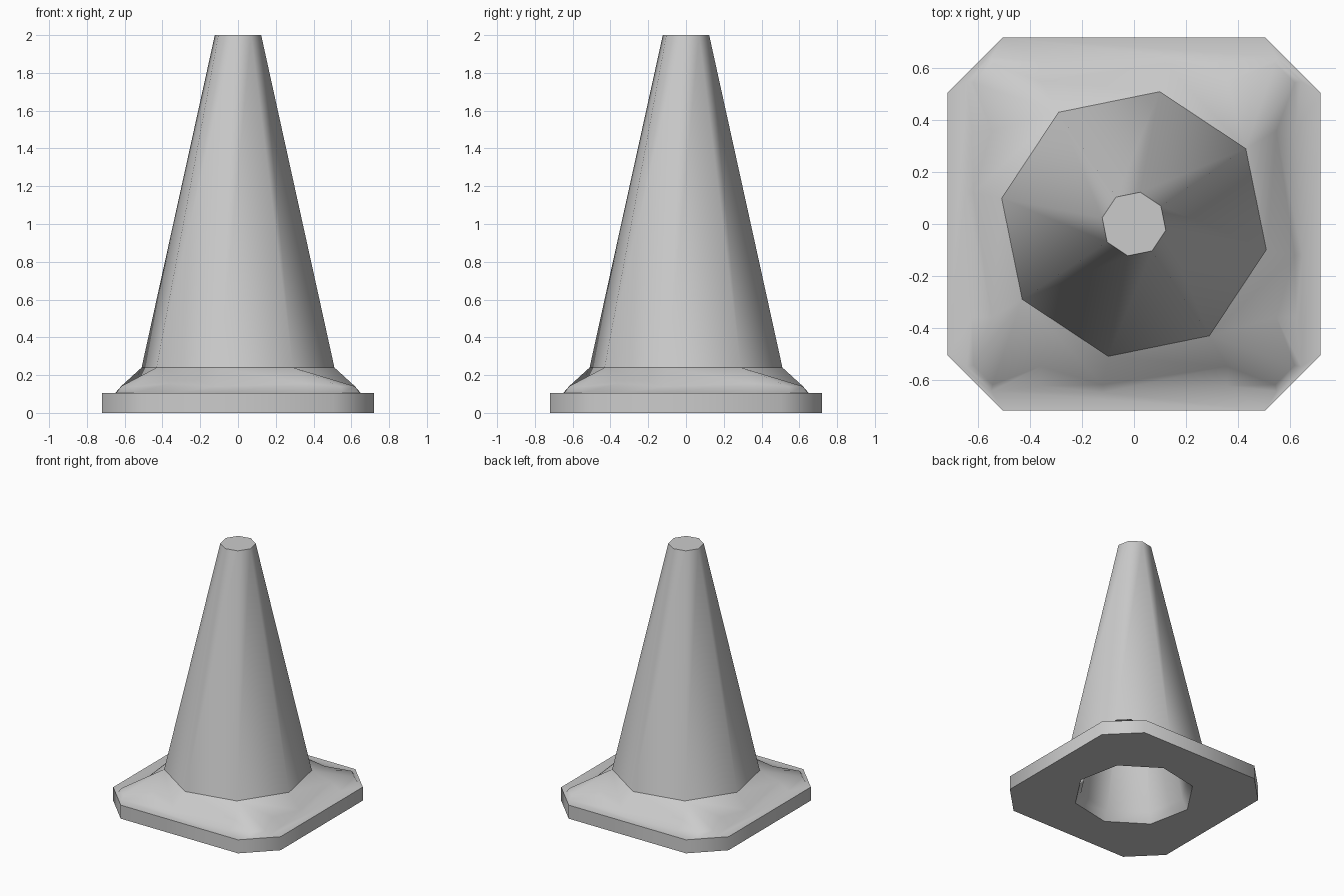
import bpy
import math

if "Cube" in bpy.data.objects:
    bpy.data.objects.remove(bpy.data.objects["Cube"])


def quad_ring(points):
    """Repeat one quarter of a ring around z, four times."""
    ring = []
    for q in range(4):
        c, s = [(1, 0), (0, 1), (-1, 0), (0, -1)][q]
        ring += [(x * c - y * s, x * s + y * c, z) for x, y, z in points]
    return ring


def octagon(r, z):
    """Eight-sided ring, turned like the cone."""
    return [(r * math.cos(math.radians(-11 + 45 * i)),
             r * math.sin(math.radians(-11 + 45 * i)), z) for i in range(8)]


def plate_ring(z):
    return quad_ring([(0.72, -0.505, z), (0.72, 0.505, z)])


def bridge(a, b, n):
    return [(a + i, a + (i + 1) % n, b + (i + 1) % n, b + i) for i in range(n)]


def make(name, verts, faces):
    mesh = bpy.data.meshes.new(name)
    mesh.from_pydata(verts, [], faces)
    ob = bpy.data.objects.new(name, mesh)
    bpy.context.collection.objects.link(ob)
    bpy.ops.object.select_all(action='DESELECT')
    ob.select_set(True)
    bpy.context.view_layer.objects.active = ob
    bpy.ops.object.shade_smooth_by_angle(angle=math.radians(55))
    return ob


# Tall eight-sided cone with a flat cap
make("cone_body", octagon(0.52, 0.24) + octagon(0.125, 2.0),
     bridge(0, 8, 8) + [tuple(range(8, 16))])

# Plate rim, underside and the hollow inside the cone
rings = [plate_ring(0.105), plate_ring(0), octagon(0.43, 0),
         octagon(0.39, 0.07), octagon(0.09, 1.93)]
verts, faces = sum(rings, []), []
for i in range(len(rings) - 1):
    faces += [f[::-1] for f in bridge(i * 8, i * 8 + 8, 8)]
faces.append(tuple(reversed(range(32, 40))))
make("base_plate", verts, faces)

# Flared skirt with raised corners, running into the plate top
mid = quad_ring([(0.62, -0.12, 0.14), (0.55, 0.36, 0.155), (0.62, 0.545, 0.14),
                 (0.545, 0.62, 0.14), (0.36, 0.55, 0.155)])
low = quad_ring([(0.65, -0.12, 0.105), (0.625, 0.36, 0.105), (0.645, 0.55, 0.105),
                 (0.55, 0.645, 0.105), (0.36, 0.625, 0.105)])
verts = octagon(0.52, 0.24) + mid + low + plate_ring(0.105)
faces = bridge(28, 8, 20)
for q in range(4):
    a = [(2 * q + i) % 8 for i in range(3)]
    m = [8 + (5 * q + i) % 20 for i in range(6)]
    o = [48 + (2 * q + i) % 8 for i in range(3)]
    lo = [28 + (5 * q + i) % 20 for i in range(-2, 4)]
    faces += [(a[0], m[0], m[1], a[1]), (a[1], m[1], m[2]), (a[1], m[2], m[3]),
              (a[1], m[3], m[4]), (a[1], m[4], m[5], a[2])]
    faces += [(o[0], o[1], lo[4], lo[3], lo[2], lo[1], lo[0]),
              (o[1], o[2], lo[5], lo[4])]
make("base_skirt", verts, faces)
